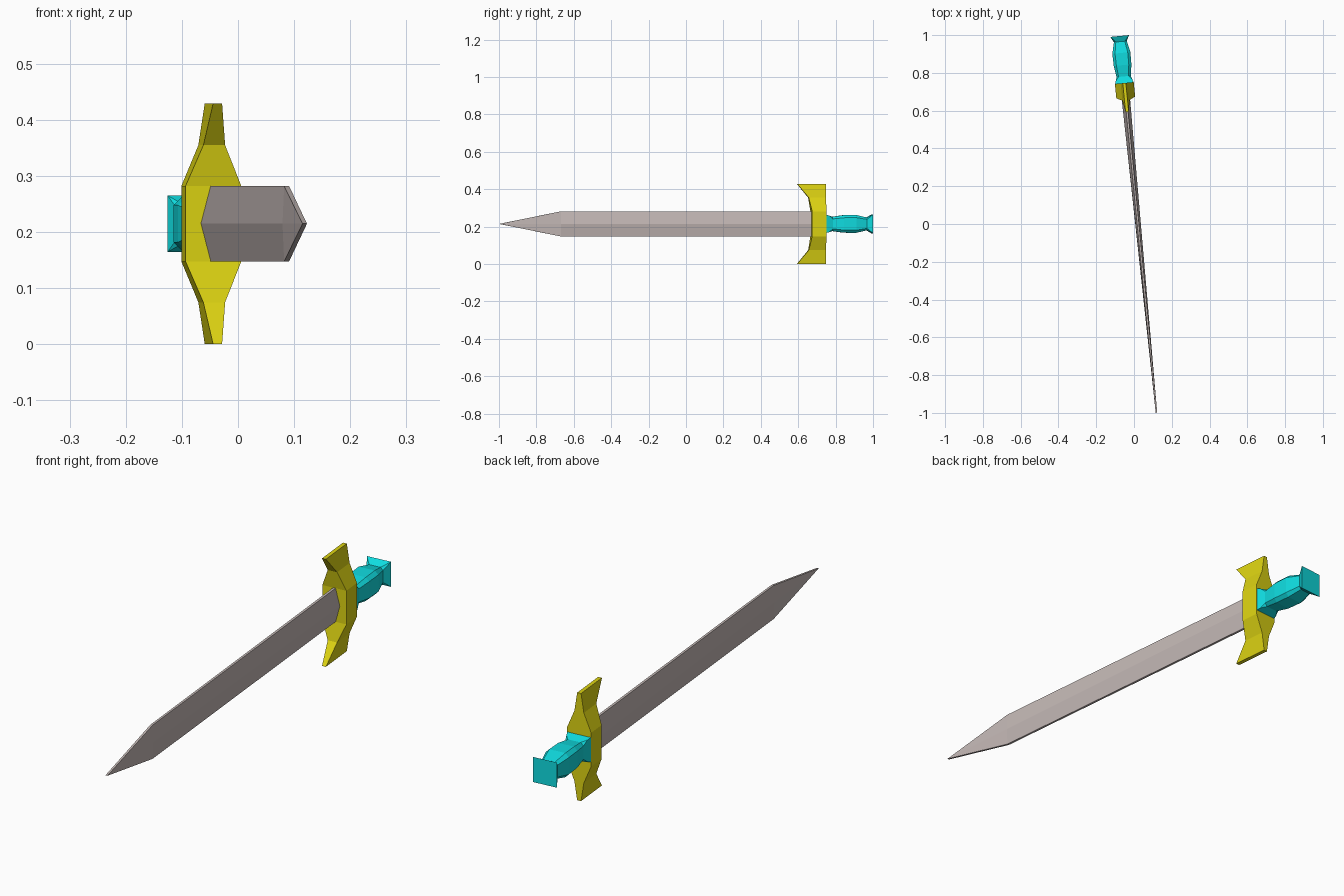
import bpy, bmesh, math
from mathutils import Matrix

cube = bpy.data.objects.get("Cube")
if cube:
    bpy.data.objects.remove(cube, do_unlink=True)

# The whole sword lies along y, turned slightly about z
MID_Z = 0.2145
PLACE = Matrix.Translation((0.0215, 0, MID_Z)) @ Matrix.Rotation(math.atan(0.0975), 4, 'Z')


def material(name, color):
    mat = bpy.data.materials.new(name)
    mat.use_nodes = True
    mat.diffuse_color = (*color, 1)
    bsdf = next(n for n in mat.node_tree.nodes if n.type == 'BSDF_PRINCIPLED')
    bsdf.inputs["Base Color"].default_value = (*color, 1)
    return mat


def loft(name, rings, mat):
    """Join equal-length rings of points into a closed flat-shaded solid."""
    bm = bmesh.new()
    loops = [[bm.verts.new(p) for p in ring] for ring in rings]
    count = len(loops[0])
    for a, b in zip(loops, loops[1:]):
        for i in range(count):
            j = (i + 1) % count
            bm.faces.new((a[i], a[j], b[j], b[i]))
    bm.faces.new(loops[0])
    bm.faces.new(loops[-1])
    bmesh.ops.remove_doubles(bm, verts=bm.verts, dist=0.0002)
    bmesh.ops.recalc_face_normals(bm, faces=bm.faces)
    mesh = bpy.data.meshes.new(name)
    bm.to_mesh(mesh)
    bm.free()
    mesh.materials.append(mat)
    obj = bpy.data.objects.new(name, mesh)
    obj.matrix_world = PLACE
    bpy.context.collection.objects.link(obj)
    return obj


def blade_ring(y, ridge, edge, h):
    return [(edge, y, h), (ridge, y, 0), (edge, y, -h),
            (-edge, y, -h), (-ridge, y, 0), (-edge, y, h)]


def guard_ring(z, front, half):
    return [(-half, front, z), (half, front, z), (half, 0.75, z), (-half, 0.75, z)]


def grip_ring(y, a, flat):
    b = a * flat
    return [(x, y, z) for x, z in ((a, b), (b, a), (-b, a), (-a, b),
                                   (-a, -b), (-b, -a), (b, -a), (a, -b))]


steel = material("steel", (0.55, 0.48, 0.465))
gold = material("yellow", (0.72, 0.65, 0.006))
teal = material("teal", (0.005, 0.72, 0.75))

# Blade: ridged section, narrowing to the point
loft("blade", [blade_ring(0.70, 0.0225, 0.005, 0.067),
               blade_ring(-0.672, 0.0075, 0.0045, 0.067),
               blade_ring(-1.004, 0.004, 0.004, 0)], steel)

# Crossguard: upper half stations mirrored to the lower half
upper = [(0.067, 0.673, 0.05), (0.14, 0.658, 0.0195), (MID_Z, 0.596, 0.008)]
lower = [(-z, front, half) for z, front, half in reversed(upper)]
loft("crossguard", [guard_ring(*s) for s in lower + upper], gold)

# Grip: square collar, chamfered swelling handle, flared square pommel
stations = [(0.745, 0.05, 1), (0.765, 0.044, 1), (0.785, 0.038, 0.7),
            (0.845, 0.047, 0.7), (0.91, 0.048, 0.7), (0.97, 0.034, 0.7),
            (1.0, 0.05, 1)]
loft("grip", [grip_ring(*s) for s in stations], teal)
